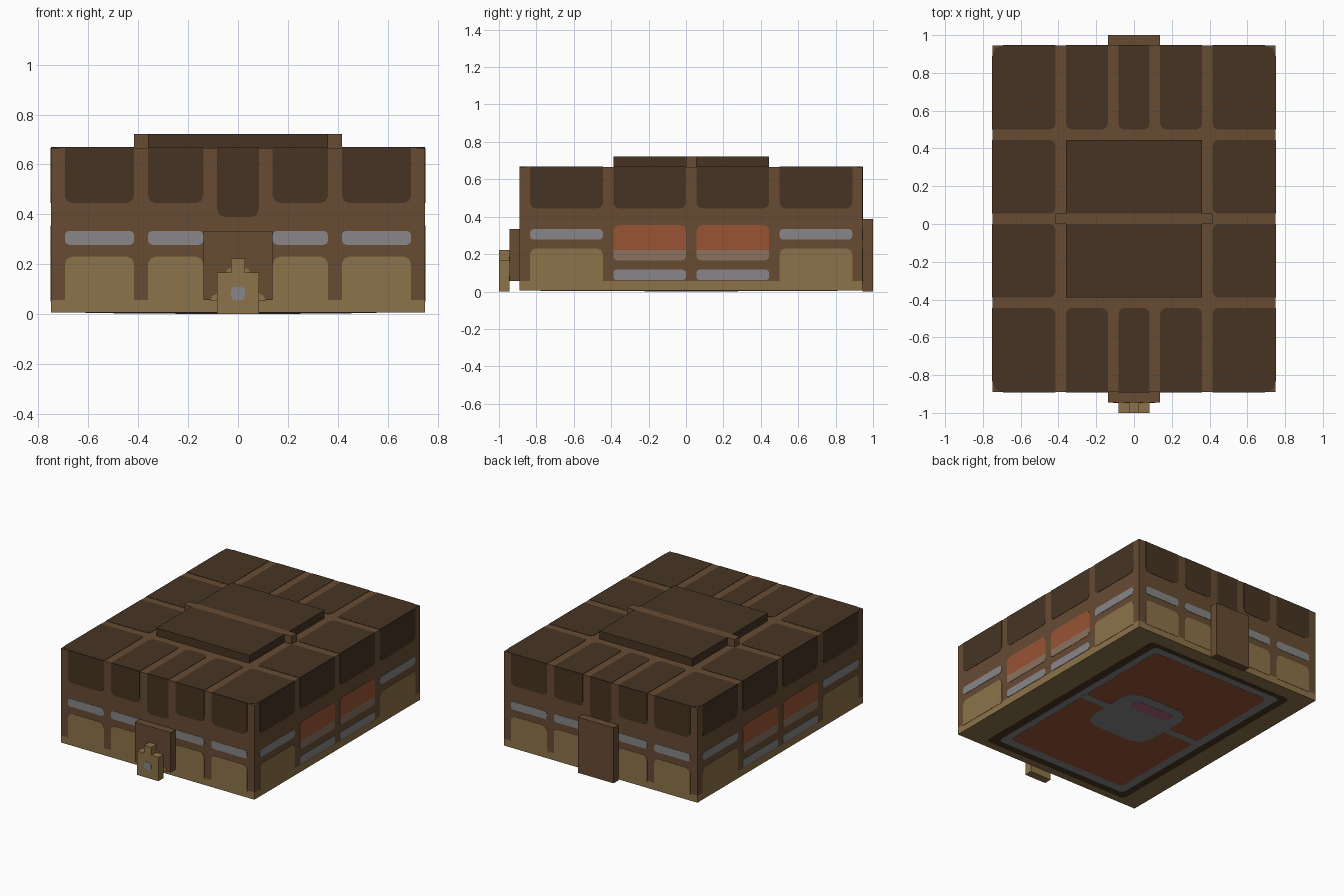
import bpy
import bmesh
from math import sin, cos, pi
from mathutils import Vector

cube = bpy.data.objects.get("Cube")
if cube:
    bpy.data.objects.remove(cube, do_unlink=True)

U = 1 / 18                     # module of the whole design
X, FRONT, BACK, TOP, FLOOR = 13.5, -16, 17, 12, 0.11
SKIN = 0.04                    # thickness of a painted plate, in modules


def make_material(name, hex_colour):
    srgb = [int(hex_colour[i:i + 2], 16) / 255 for i in (0, 2, 4)]
    colour = [c / 12.92 if c < 0.04 else ((c + 0.055) / 1.055) ** 2.4 for c in srgb] + [1]
    mat = bpy.data.materials.new(name)
    mat.use_nodes = True
    mat.diffuse_color = colour
    mat.node_tree.nodes["Principled BSDF"].inputs["Base Color"].default_value = colour
    return mat


DARK = make_material("dark brown", "463423")
BROWN = make_material("mid brown", "674c34")
TAN = make_material("tan", "8c734a")
GREY = make_material("grey", "888688")
RED = make_material("rust red", "985434")
DUSTY = make_material("dusty tan", "8a7260")
PINK = make_material("dull pink", "a8647e")


def finish(bm, name, mat):
    bmesh.ops.recalc_face_normals(bm, faces=bm.faces)
    bmesh.ops.scale(bm, vec=(U, U, U), verts=bm.verts)
    mesh = bpy.data.meshes.new(name)
    bm.to_mesh(mesh)
    bm.free()
    mesh.materials.append(mat)
    obj = bpy.data.objects.new(name, mesh)
    bpy.context.collection.objects.link(obj)


def box(name, mat, x0, x1, y0, y1, z0, z1):
    bm = bmesh.new()
    bmesh.ops.create_cube(bm, size=1)
    for v in bm.verts:
        v.co = (x1 if v.co.x > 0 else x0, y1 if v.co.y > 0 else y0, z1 if v.co.z > 0 else z0)
    finish(bm, name, mat)


# Each side maps plate coordinates (across, up, outward) to space
SIDES = {
    "front": lambda u, v, t: Vector((u, FRONT - t, v)),
    "back": lambda u, v, t: Vector((u, BACK + t, v)),
    "left": lambda u, v, t: Vector((X + t, u, v)),
    "right": lambda u, v, t: Vector((-X - t, u, v)),
    "top": lambda u, v, t: Vector((u, v, TOP + t)),
    "bottom": lambda u, v, t: Vector((u, v, FLOOR - t)),
    "plate": lambda u, v, t: Vector((u, FRONT - 1 - t, v)),
    "lock": lambda u, v, t: Vector((u, FRONT - 2 - t, v)),
}


def outline(u0, u1, v0, v1, cuts):
    """Rectangle with rounded corners; cuts run from lower left anticlockwise."""
    points = []
    corners = [(u0, v0, 1, 1), (u1, v0, -1, 1), (u1, v1, -1, -1), (u0, v1, 1, -1)]
    for i, ((u, v, su, sv), r) in enumerate(zip(corners, cuts)):
        if not r:
            points.append((u, v))
            continue
        for step in range(3):
            a = pi + (i + step / 2) * pi / 2
            points.append((u + su * r + r * cos(a), v + sv * r + r * sin(a)))
    return points


def plates(name, mat, side, rects, depth=SKIN):
    """One object of thin plates; each rect is (u0, u1, v0, v1, corner cuts)."""
    bm = bmesh.new()
    place = SIDES[side]
    for *rect, cuts in rects:
        ring = outline(*rect, cuts)
        low = [bm.verts.new(place(u, v, 0)) for u, v in ring]
        high = [bm.verts.new(place(u, v, depth)) for u, v in ring]
        bm.faces.new(low)
        bm.faces.new(high)
        for i in range(len(ring)):
            j = (i + 1) % len(ring)
            bm.faces.new((low[i], low[j], high[j], high[i]))
    finish(bm, name, mat)


ROUND = (0.5,) * 4
PILL = (0.3,) * 4
HANGING = (0.55, 0.55, 0, 0)
STANDING = (0, 0, 0.55, 0.55)

# Body: tan footing below the brown shell
box("footing", TAN, -X, X, FRONT, BACK, FLOOR, 1)
box("shell", BROWN, -X, X, FRONT, BACK, 1, TOP)

# Raised lid halves and the strap between them
box("lid_front", DARK, -6.5, 6.5, -7, 0, TOP, 13)
box("lid_back", DARK, -6.5, 6.5, 1, 8, TOP, 13)
box("lid_strap", BROWN, -7.5, 7.5, 0, 1, TOP, 13)

# Latch on the front, hinge plate on the back
box("latch_plate", BROWN, -2.5, 2.5, -17, FRONT, 1, 6)
box("lock", TAN, -1.5, 1.5, -18, -17, 0, 3)
box("lock_knob", TAN, -0.5, 0.5, -18, -17, 3, 4)
plates("lock_trim", TAN, "plate", [(-0.9, 0.9, 2.9, 3.4, STANDING),
                                   (-2, 2, 1, 1.5, STANDING)])
plates("keyhole", GREY, "lock", [(-0.5, 0.5, 1, 2, PILL)], depth=0.02)
box("hinge_plate", BROWN, -2.5, 2.5, BACK, 18, 0, 7)

# Front and back panels
columns = [(-12.5, -7.5), (-6.5, -2.5), (2.5, 6.5), (7.5, 12.5)]
for side in ("front", "back"):
    plates(side + "_upper_panels", DARK, side,
           [(a, b, 8, TOP, HANGING) for a, b in columns] + [(-1.5, 1.5, 7, TOP, HANGING)])
    plates(side + "_bands", GREY, side, [(a, b, 5, 6, PILL) for a, b in columns])
    plates(side + "_lower_panels", TAN, side, [(a, b, 0.9, 4.15, STANDING) for a, b in columns])

# Left and right panels, with red windows in the middle bays
outer = [(-15, -8), (9, 16)]
inner = [(-7, 0), (1, 8)]
for side in ("left", "right"):
    plates(side + "_upper_panels", DARK, side, [(a, b, 8, TOP, HANGING) for a, b in outer + inner])
    plates(side + "_bands", GREY, side,
           [(a, b, 5, 6, PILL) for a, b in outer] + [(a, b, 1.1, 2.1, PILL) for a, b in inner])
    plates(side + "_lower_panels", TAN, side, [(a, b, 0.9, 4.15, STANDING) for a, b in outer])
    plates(side + "_windows", RED, side, [(a, b, 4, 6.4, STANDING) for a, b in inner])
    plates(side + "_window_sills", DUSTY, side, [(a, b, 3, 4, (0.4, 0.4, 0, 0)) for a, b in inner])

# Roof panels between the straps
roof = []
for a, b in [(-6.5, -2.5), (-1.5, 1.5), (2.5, 6.5)]:
    roof += [(a, b, FRONT, -8, STANDING), (a, b, 9, BACK, HANGING)]
for a, b in inner:
    roof += [(-X, -7.5, a, b, (0, 0.5, 0.5, 0)), (7.5, X, a, b, (0.5, 0, 0, 0.5))]
roof += [(-X, -7.5, FRONT, -8, (0.9, 0, 0.5, 0)), (7.5, X, FRONT, -8, (0, 0.9, 0, 0.5)),
         (-X, -7.5, 9, BACK, (0, 0.5, 0, 0.9)), (7.5, X, 9, BACK, (0.5, 0, 0.9, 0))]
plates("roof_panels", DARK, "top", roof)

# Underside: nested border, field, cross strap and medallion
plates("underside_border", DARK, "bottom", [(-11, 10, -15, 15.2, ROUND)], depth=0.02)
plates("underside_frame", GREY, "bottom", [(-10, 9, -14, 14.6, ROUND)], depth=0.04)
plates("underside_field", RED, "bottom", [(-8.9, 8.1, -12.9, 13.6, ROUND)], depth=0.06)
plates("underside_strap", GREY, "bottom", [(-9, 8.2, 0, 1, (0,) * 4)], depth=0.08)
plates("underside_medallion", GREY, "bottom", [(-4.5, 4.5, -4, 5, (1.8,) * 4)], depth=0.09)
plates("underside_mark", PINK, "bottom", [(-3, 2.5, 2, 3.7, ROUND)], depth=0.11)
